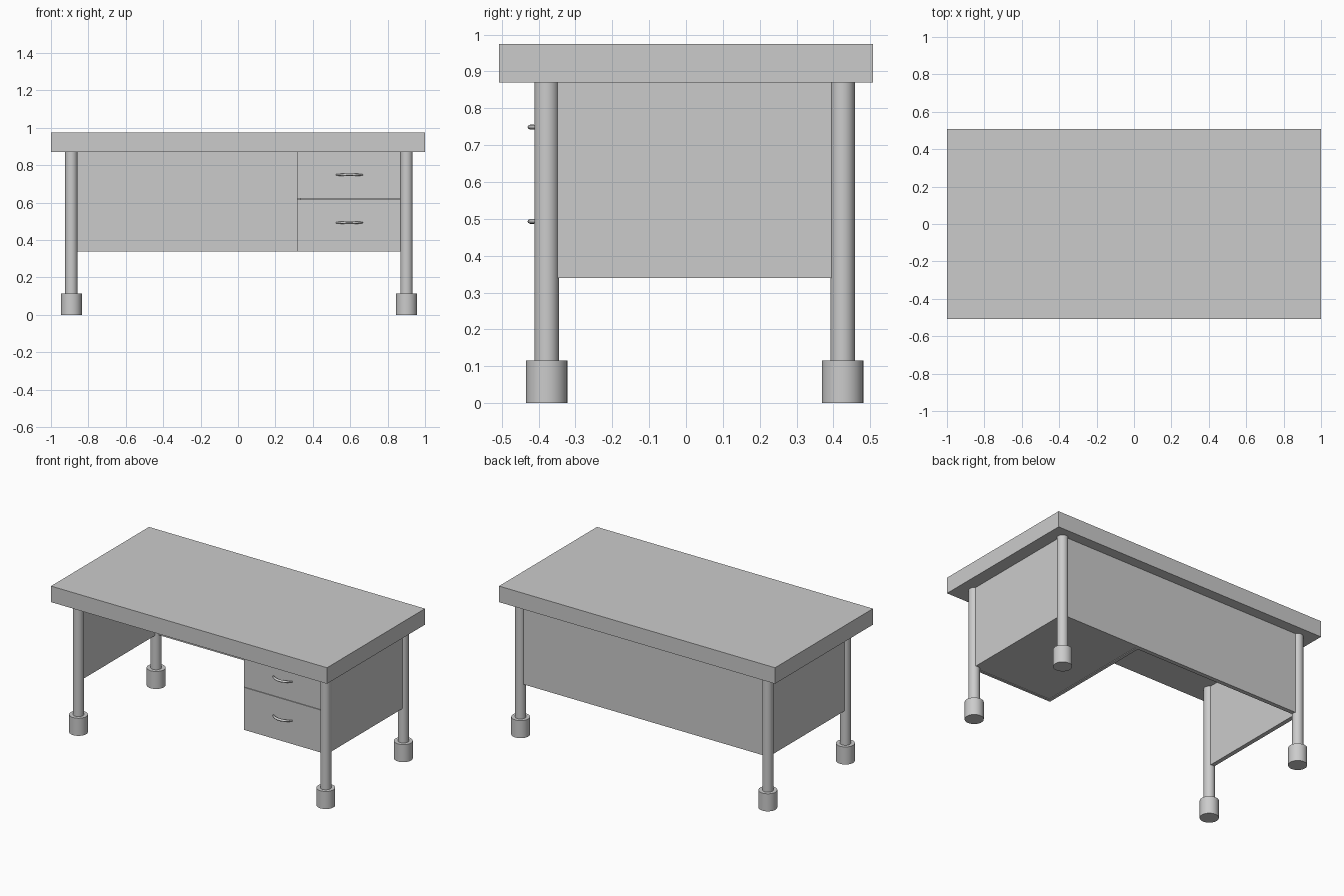
import bpy, bmesh, math

if "Cube" in bpy.data.objects:
    bpy.data.objects.remove(bpy.data.objects["Cube"])

LEFT, RIGHT = -0.891, 0.901      # leg centres in x
FRONT, BACK = -0.378, 0.425      # leg centres in y
LOW, UNDER, TOP = 0.34, 0.87, 0.975


def link(name, bm):
    mesh = bpy.data.meshes.new(name)
    bmesh.ops.recalc_face_normals(bm, faces=bm.faces)
    bm.to_mesh(mesh)
    bm.free()
    ob = bpy.data.objects.new(name, mesh)
    bpy.context.collection.objects.link(ob)
    return ob


def smooth(ob):
    bpy.ops.object.select_all(action='DESELECT')
    ob.select_set(True)
    bpy.context.view_layer.objects.active = ob
    bpy.ops.object.shade_smooth_by_angle(angle=math.radians(40))


def box(name, x0, x1, y0, y1, z0, z1):
    bm = bmesh.new()
    bmesh.ops.create_cube(bm, size=1)
    bmesh.ops.scale(bm, vec=(x1 - x0, y1 - y0, z1 - z0), verts=bm.verts)
    bmesh.ops.translate(bm, vec=((x0 + x1) / 2, (y0 + y1) / 2, (z0 + z1) / 2), verts=bm.verts)
    return link(name, bm)


def cylinder(name, x, y, r, z0, z1):
    bm = bmesh.new()
    bmesh.ops.create_cone(bm, cap_ends=True, segments=32, radius1=r, radius2=r, depth=z1 - z0)
    bmesh.ops.translate(bm, vec=(x, y, (z0 + z1) / 2), verts=bm.verts)
    smooth(link(name, bm))


def handle(name, x, z, face_y):
    """Bowed pull: elliptical section swept along a shallow arc."""
    bm = bmesh.new()
    rings, n, steps = [], 12, 20
    for i in range(steps + 1):
        t = 2 * i / steps - 1
        cy = face_y + 0.004 - 0.036 * math.cos(t * math.pi / 2) ** 0.7 if abs(t) < 1 else face_y + 0.004
        w = 0.6 + 0.4 * (1 - t * t)
        rings.append([bm.verts.new((x + 0.071 * t,
                                    cy + 0.010 * w * math.cos(a),
                                    z + 0.007 * w * math.sin(a)))
                      for a in (2 * math.pi * k / n for k in range(n))])
    for a, b in zip(rings, rings[1:]):
        for k in range(n):
            bm.faces.new((a[k], a[(k + 1) % n], b[(k + 1) % n], b[k]))
    bm.faces.new(rings[0])
    bm.faces.new(rings[-1])
    smooth(link(name, bm))


# Table top
box("table_top", -1, 1, -0.507, 0.507, UNDER, TOP)

# Legs with wide feet
for sx, x in (("left", LEFT), ("right", RIGHT)):
    for sy, y in (("front", FRONT), ("back", BACK)):
        cylinder(f"{sy}_{sx}_leg", x, y, 0.033, 0.11, UNDER)
        cylinder(f"{sy}_{sx}_foot", x, y, 0.056, 0, 0.115)

# Side and back panels
T = 0.014
box("left_panel", LEFT - T, LEFT + T, FRONT, BACK, LOW, UNDER)
box("right_panel", RIGHT - T, RIGHT + T, FRONT, BACK, LOW, UNDER)
box("back_panel", LEFT, RIGHT, BACK - T, BACK + T, LOW, UNDER)

# Drawer cabinet
FACE = -0.388
box("cabinet_side", 0.315, 0.335, FACE + 0.016, BACK - T, LOW, UNDER)
box("cabinet_bottom", 0.335, RIGHT - T, FACE + 0.016, BACK - T, LOW + 0.004, LOW + 0.03)

# Drawer fronts and handles
for name, z0, z1, hz in (("lower", LOW, 0.618, 0.493), ("upper", 0.621, UNDER, 0.749)):
    box(f"{name}_drawer_front", 0.315, RIGHT, FACE, FACE + 0.016, z0, z1)
    handle(f"{name}_drawer_handle", 0.596, hz, FACE)
